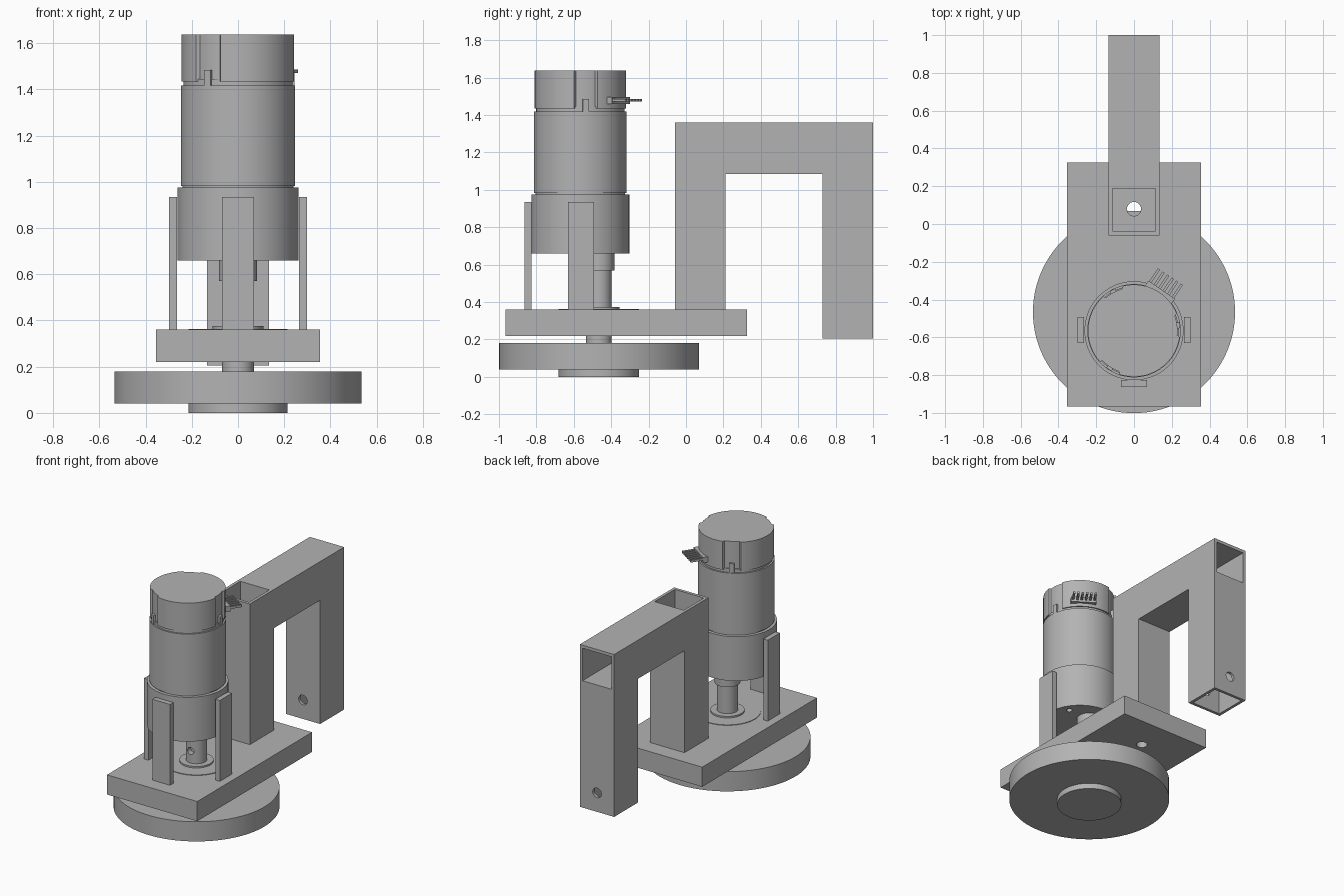
import bpy, bmesh, math
from mathutils import Matrix, Vector

cube = bpy.data.objects.get("Cube")
if cube:
    bpy.data.objects.remove(cube, do_unlink=True)

GREY = (0.45, 0.45, 0.45, 1)
mat = bpy.data.materials.new("plain_grey")
mat.use_nodes = True
mat.diffuse_color = GREY
mat.node_tree.nodes["Principled BSDF"].inputs["Base Color"].default_value = GREY


def finish(name, bm, smooth=False):
    bmesh.ops.recalc_face_normals(bm, faces=bm.faces)
    mesh = bpy.data.meshes.new(name)
    bm.to_mesh(mesh)
    bm.free()
    mesh.materials.append(mat)
    ob = bpy.data.objects.new(name, mesh)
    bpy.context.collection.objects.link(ob)
    if smooth:
        shade(ob)
    return ob


def shade(ob):
    bpy.ops.object.select_all(action="DESELECT")
    ob.select_set(True)
    bpy.context.view_layer.objects.active = ob
    bpy.ops.object.shade_smooth_by_angle(angle=math.radians(30))


def box(name, x, y, z, turn=None):
    """Box from (min, max) pairs, optionally transformed by a matrix."""
    size = [b - a for a, b in (x, y, z)]
    mid = [(a + b) / 2 for a, b in (x, y, z)]
    bm = bmesh.new()
    bmesh.ops.create_cube(bm, size=1)
    m = Matrix.Translation(mid) @ Matrix.Diagonal((*size, 1))
    bm.transform(turn @ m if turn else m)
    return finish(name, bm)


def outline_prism(name, points, z0, z1):
    bm = bmesh.new()
    face = bm.faces.new([bm.verts.new((px, py, z0)) for px, py in points])
    geom = bmesh.ops.extrude_face_region(bm, geom=[face])["geom"]
    bmesh.ops.translate(bm, verts=[v for v in geom if isinstance(v, bmesh.types.BMVert)],
                        vec=(0, 0, z1 - z0))
    return finish(name, bm, True)


def rod(name, start, end, r, n=64):
    """Cylinder between two points."""
    a, b = Vector(start), Vector(end)
    bm = bmesh.new()
    bmesh.ops.create_cone(bm, cap_ends=True, segments=n, radius1=r, radius2=r,
                          depth=(b - a).length)
    rot = (b - a).to_track_quat("Z", "Y").to_matrix().to_4x4()
    bm.transform(Matrix.Translation((a + b) / 2) @ rot)
    return finish(name, bm, True)


def upright(name, y, z0, z1, r, x=0, n=64):
    return rod(name, (x, y, z0), (x, y, z1), r, n)


def cut(ob, *cutters):
    for c in cutters:
        c.hide_render = True
        mod = ob.modifiers.new("cut", "BOOLEAN")
        mod.solver = "EXACT"
        mod.object = c
        bpy.context.view_layer.objects.active = ob
        bpy.ops.object.modifier_apply(modifier=mod.name)
        bpy.data.objects.remove(c, do_unlink=True)
    return ob


def polar(cy, r, deg):
    a = math.radians(deg)
    return r * math.cos(a), cy + r * math.sin(a)


AXLE, MOTOR = -0.466, -0.565

# Wheel with three bolt holes and a hub
wheel = upright("wheel", AXLE, 0.04, 0.18, 0.535, n=96)
for deg in (35, 155, 275):
    hx, hy = polar(AXLE, 0.355, deg)
    cut(wheel, upright("hole_cutter", hy, 0, 0.3, 0.028, hx, 24))
shade(wheel)
upright("wheel_hub", AXLE, 0, 0.045, 0.215)

# Base plate with a bearing around the axle
plate = box("base_plate", (-0.355, 0.355), (-0.965, 0.325), (0.22, 0.36))
cut(plate, upright("hole_cutter", 0.08, 0.1, 0.5, 0.037, n=32))
upright("bearing_ring", AXLE, 0.35, 0.364, 0.215)
upright("bearing_collar", AXLE, 0.35, 0.375, 0.11)

# Axle with a set screw hole, and the gearbox output boss
axle = upright("axle", AXLE, 0.17, 0.58, 0.069)
cut(axle, rod("screw_cutter", (0, AXLE - 0.1, 0.46), (0, AXLE - 0.03, 0.46), 0.025, 24))
shade(axle)
upright("output_boss", AXLE, 0.57, 0.67, 0.083)

# Square tube arm: front post, top beam and rear post
HALF, IN = 0.135, 0.114
post = box("front_post", (-HALF, HALF), (-0.06, 0.21), (0.36, 1.36))
cut(post, box("cutter", (-IN, IN), (-0.038, 0.189), (0.3, 1.5)))
beam = box("top_beam", (-HALF, HALF), (0.21, 1.0), (1.085, 1.36))
cut(beam, box("cutter", (-IN, IN), (0.1, 1.1), (1.107, 1.338)))
leg = box("rear_post", (-HALF, HALF), (0.73, 1.0), (0.205, 1.085))
cut(leg, box("cutter", (-IN, IN), (0.751, 0.979), (0.1, 1.2)),
    rod("cutter", (0, 0.6, 0.34), (0, 1.1, 0.34), 0.034, 32))

# Three straps holding the gearbox
box("front_strap", (-0.07, 0.07), (-0.863, -0.827), (0.36, 0.935))
for side, name in ((1, "left_strap"), (-1, "right_strap")):
    box(name, sorted((side * 0.264, side * 0.298)), (-0.63, -0.493), (0.36, 0.935))

# Gearbox with screw holes in its lower face
gearbox = upright("gearbox", MOTOR, 0.66, 0.975, 0.262, n=96)
for i in range(6):
    hx, hy = polar(MOTOR, 0.205, 30 + 60 * i)
    cut(gearbox, upright("screw_cutter", hy, 0.6, 0.7, 0.02, hx, 16))
shade(gearbox)

# Motor can
upright("motor_seam", MOTOR, 0.97, 0.985, 0.24, n=96)
upright("motor_can", MOTOR, 0.982, 1.418, 0.247, n=96)
upright("cap_seam", MOTOR, 1.41, 1.445, 0.236, n=96)

# End cap, recessed at three clips
CLIPS = (237, 7, 118)


def cap_radius(deg):
    near = any(abs((deg - c + 180) % 360 - 180) < 14 for c in CLIPS)
    return 0.23 if near else 0.244


outline_prism("end_cap", [polar(MOTOR, cap_radius(d), d) for d in range(0, 360, 2)], 1.435, 1.637)
for i, deg in enumerate(CLIPS):
    turn = Matrix.Translation((0, MOTOR, 0)) @ Matrix.Rotation(math.radians(deg), 4, "Z")
    box(f"cap_clip_{i + 1}", (0.22, 0.245), (-0.016, 0.016), (1.415, 1.485), turn)

# Connector with six pins
turn = Matrix.Translation((0, MOTOR, 0)) @ Matrix.Rotation(math.radians(56), 4, "Z")
box("connector", (0.2, 0.262), (-0.085, 0.085), (1.458, 1.497), turn)
for i in range(6):
    w = (i - 2.5) * 0.029
    box(f"pin_{i + 1}", (0.25, 0.345), (w - 0.007, w + 0.007), (1.472, 1.487), turn)
